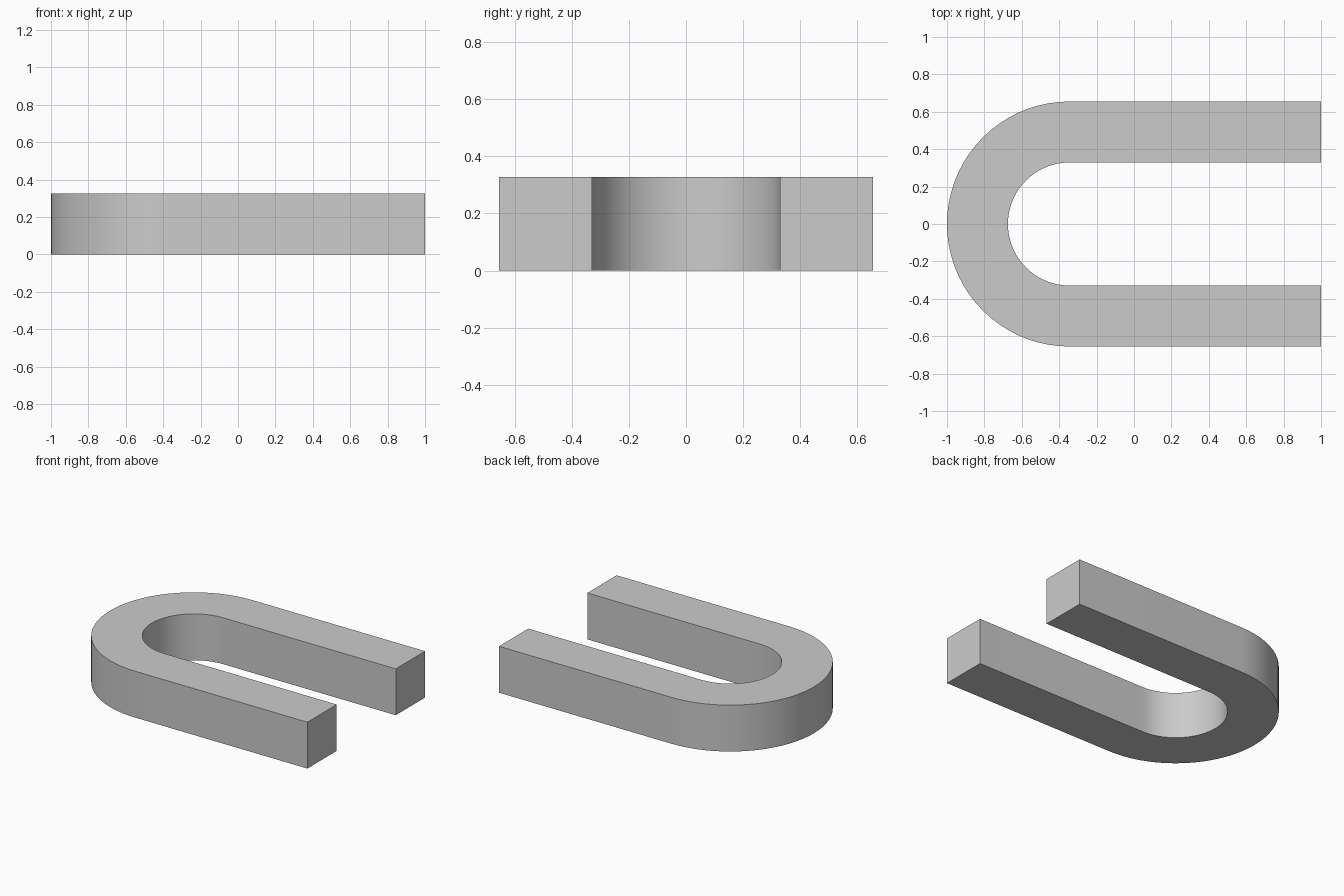
import bpy, bmesh, math

if "Cube" in bpy.data.objects:
    bpy.data.objects.remove(bpy.data.objects["Cube"])

HEIGHT = 0.327
R_OUT, R_IN = 0.655, 0.329
CX = -1 + R_OUT          # centre of the bend
TIP = 1.0                # open ends of the arms
SEGS = 36                # segments around the half-circle bend


def u_side(radius):
    """Path along one arm, around the bend and back along the other arm."""
    pts = [(TIP, radius)]
    for i in range(SEGS + 1):
        a = math.pi / 2 + math.pi * i / SEGS
        pts.append((CX + radius * math.cos(a), radius * math.sin(a)))
    pts.append((TIP, -radius))
    return pts


# U-shaped bar: square section swept along the path
bm = bmesh.new()
sections = []
for (xo, yo), (xi, yi) in zip(u_side(R_OUT), u_side(R_IN)):
    corners = [(xo, yo, 0), (xo, yo, HEIGHT), (xi, yi, HEIGHT), (xi, yi, 0)]
    sections.append([bm.verts.new(c) for c in corners])
for a, b in zip(sections, sections[1:]):
    for k in range(4):
        n = (k + 1) % 4
        bm.faces.new((a[k], a[n], b[n], b[k]))

# Square end caps
bm.faces.new(sections[0])
bm.faces.new(sections[-1])
bmesh.ops.recalc_face_normals(bm, faces=bm.faces)

mesh = bpy.data.meshes.new("u_bar")
bm.to_mesh(mesh)
bm.free()
bar = bpy.data.objects.new("u_bar", mesh)
bpy.context.collection.objects.link(bar)

# Smooth bend, sharp long edges
bpy.context.view_layer.objects.active = bar
bar.select_set(True)
bpy.ops.object.shade_smooth_by_angle(angle=math.radians(30))
